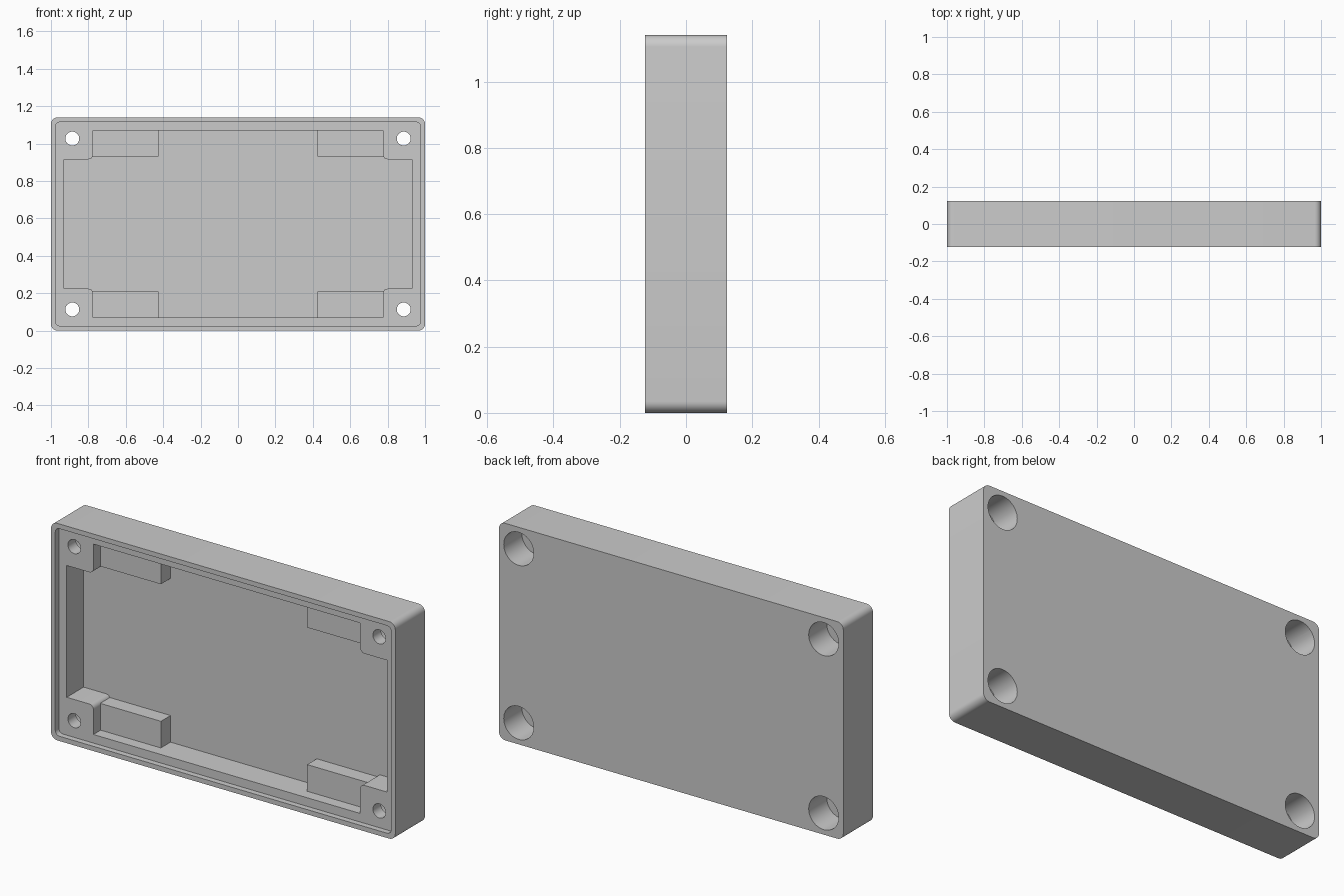
import bpy, bmesh
from math import sin, cos, radians

if "Cube" in bpy.data.objects:
    bpy.data.objects.remove(bpy.data.objects["Cube"])

CZ = 0.57                 # centre height of the case
BACK, FRONT = 0.123, -0.123
LEDGE, FLOOR, TAB = -0.093, 0.047, -0.033


def arc(cx, cz, r, a0, a1, n=8):
    return [(cx + r * cos(radians(a0 + (a1 - a0) * i / n)),
             cz + r * sin(radians(a0 + (a1 - a0) * i / n))) for i in range(n + 1)]


def four_way(q):
    """Mirror a quarter outline (listed from +x round to +z) into a full loop."""
    r = q[::-1]
    return (q + [(-x, z) for x, z in r] + [(-x, -z) for x, z in q]
            + [(x, -z) for x, z in r])


def prism(name, outline, y0, y1):
    """Extrude an x-z outline (z relative to the case centre) from y0 to y1."""
    bm = bmesh.new()
    face = bm.faces.new([bm.verts.new((x, y0, z + CZ)) for x, z in outline])
    ext = bmesh.ops.extrude_face_region(bm, geom=[face])
    for v in ext["geom"]:
        if isinstance(v, bmesh.types.BMVert):
            v.co.y = y1
    bmesh.ops.recalc_face_normals(bm, faces=bm.faces)
    mesh = bpy.data.meshes.new(name)
    bm.to_mesh(mesh)
    bm.free()
    ob = bpy.data.objects.new(name, mesh)
    bpy.context.collection.objects.link(ob)
    return ob


def rounded(hx, hz, r):
    return four_way(arc(hx - r, hz - r, r, 0, 90))


def disc(x, z, r):
    return [(x + a, z + b) for a, b in arc(0, 0, r, 0, 360, 48)[:-1]]


def combine(target, tool, operation):
    mod = target.modifiers.new(operation.lower(), 'BOOLEAN')
    mod.operation, mod.object, mod.solver = operation, tool, 'EXACT'
    bpy.context.view_layer.objects.active = target
    bpy.ops.object.modifier_apply(modifier=mod.name)
    bpy.data.objects.remove(tool)


# Outer case with rounded corners
case = prism("case_shell", rounded(1.0, CZ, 0.035), FRONT, BACK)

# Shallow ledge for a lid around the front opening
combine(case, prism("ledge_cutter", rounded(0.976, 0.545, 0.025), FRONT - 0.1, LEDGE),
        'DIFFERENCE')

# Main pocket, notched to leave four corner posts
quarter = ([(0.93, 0.346)] + arc(0.80, 0.371, 0.025, 270, 180) + [(0.775, 0.5)])
combine(case, prism("pocket_cutter", four_way(quarter), FRONT - 0.1, FLOOR), 'DIFFERENCE')

for sx in (-1, 1):
    for sz in (-1, 1):
        # Support tab beside each post, sunk into floor, wall and post
        tab = [(sx * x, sz * z) for x, z in
               ((0.425, 0.36), (0.79, 0.36), (0.79, 0.515), (0.425, 0.515))]
        combine(case, prism("support_tab", tab, TAB, FLOOR + 0.02), 'UNION')
        # Screw hole and deep counterbore from the back
        x, z = sx * 0.886, sz * 0.457
        combine(case, prism("hole_cutter", disc(x, z, 0.037), -0.3, 0.3), 'DIFFERENCE')
        combine(case, prism("counterbore_cutter", disc(x, z, 0.087), BACK - 0.15, 0.3),
                'DIFFERENCE')

# Smooth curved walls, crisp edges
bpy.ops.object.select_all(action='DESELECT')
case.select_set(True)
bpy.context.view_layer.objects.active = case
bpy.ops.object.shade_smooth_by_angle(angle=radians(30))
